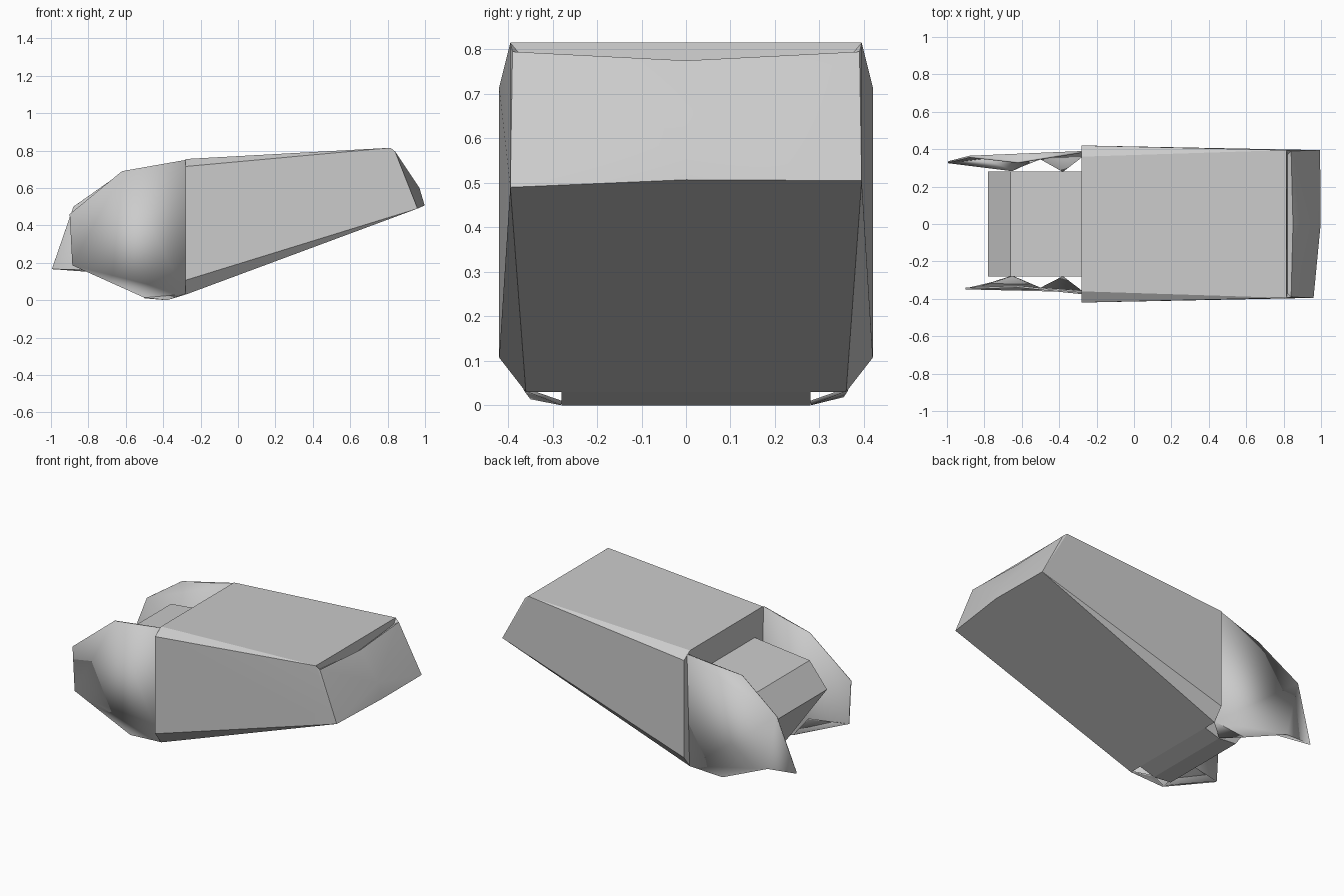
import bpy

cube = bpy.data.objects.get("Cube")
if cube:
    bpy.data.objects.remove(cube, do_unlink=True)

grey = bpy.data.materials.new("plain grey")
grey.use_nodes = True
GREY = (0.6, 0.6, 0.6, 1)
grey.diffuse_color = GREY
grey.node_tree.nodes["Principled BSDF"].inputs["Base Color"].default_value = GREY


def part(name, verts, faces, thickness=0):
    mesh = bpy.data.meshes.new(name)
    mesh.from_pydata(verts, [], faces)
    mesh.materials.append(grey)
    obj = bpy.data.objects.new(name, mesh)
    bpy.context.collection.objects.link(obj)
    bpy.ops.object.select_all(action="DESELECT")
    bpy.context.view_layer.objects.active = obj
    obj.select_set(True)
    bpy.ops.object.mode_set(mode="EDIT")
    bpy.ops.mesh.select_all(action="SELECT")
    bpy.ops.mesh.normals_make_consistent(inside=False)
    bpy.ops.object.mode_set(mode="OBJECT")
    bpy.ops.object.shade_smooth_by_angle(angle=0.35)
    if thickness:
        solid = obj.modifiers.new("thickness", "SOLIDIFY")
        solid.thickness = thickness
        solid.offset = 0
    return obj


# Main shell: chamfered rear section tapering to a slanted front, with a bulged end cap
half = [(0.36, 0.03), (0.42, 0.107), (0.42, 0.715), (0.36, 0.755)]
rear = [(-0.28, y, z) for y, z in half] + [(-0.28, -y, z) for y, z in reversed(half)]
front = [(0.995, 0.395, 0.505), (0.815, 0.395, 0.815),
         (0.815, -0.395, 0.815), (0.96, -0.395, 0.49)]
cap = [(0.82, 0.37, 0.785), (0.82, 0, 0.75), (0.82, -0.37, 0.785),
       (0.84, 0.39, 0.795), (0.85, 0, 0.775), (0.84, -0.39, 0.795),
       (0.97, 0, 0.6), (0.998, 0, 0.507)]
B, T, U, L = 8, 9, 10, 11            # front corners
G, D, M, N = 12, 15, 18, 19          # groove, cap edge, cap middle, cap bottom
shell_faces = [
    tuple(range(8)),
    (0, 1, B), (1, 2, T, B), (2, 3, T), (3, 4, U, T),
    (4, 5, U), (5, 6, L, U), (6, 7, L), (7, 0, B, N, L),
    (T, U, G + 2, G + 1, G),
    (G, G + 1, D + 1, D), (G + 1, G + 2, D + 2, D + 1),
    (T, G, D), (U, D + 2, G + 2),
    (T, D, B), (U, L, D + 2),
    (D, D + 1, M), (D + 1, D + 2, M), (D + 2, L, M),
    (L, N, M), (N, B, M), (B, D, M),
]
part("main_shell", rear + front + cap, shell_faces)

# Inner block: side profile extruded across the width
profile = [(-0.2, 0.6), (-0.66, 0.55), (-0.78, 0.40), (-0.5, 0.01),
           (-0.38, 0.0), (-0.28, 0.03), (-0.2, 0.1)]
n = len(profile)
block = [(x, y, z) for y in (-0.28, 0.28) for x, z in profile]
part("inner_block", block,
     [tuple(range(n)), tuple(range(n, 2 * n))]
     + [(i, (i + 1) % n, n + (i + 1) % n, n + i) for i in range(n)])

# Left cheek plate: long pointed tip, folded upper edge and lower lip
left = [(-0.28, 0.385, 0.74), (-0.62, 0.33, 0.68), (-0.88, 0.36, 0.5),
        (-0.995, 0.33, 0.167), (-0.81, 0.35, 0.157), (-0.5, 0.35, 0.02),
        (-0.28, 0.36, 0.035), (-0.65, 0.285, 0.16), (-0.38, 0.28, 0.005)]
part("left_cheek_plate", left,
     [(0, 1, 2), (0, 2, 3, 4, 5, 6), (3, 7, 5, 4), (5, 8, 6)], 0.01)

# Right cheek plate: blunt end and lower lip
right = [(-0.28, -0.37, 0.75), (-0.62, -0.335, 0.69), (-0.9, -0.345, 0.46),
         (-0.885, -0.345, 0.187), (-0.5, -0.345, 0.015),
         (-0.28, -0.36, 0.035), (-0.65, -0.28, 0.18), (-0.38, -0.28, 0.005)]
part("right_cheek_plate", right,
     [(0, 1, 2, 3, 4, 5), (3, 6, 4), (4, 7, 5)], 0.01)
